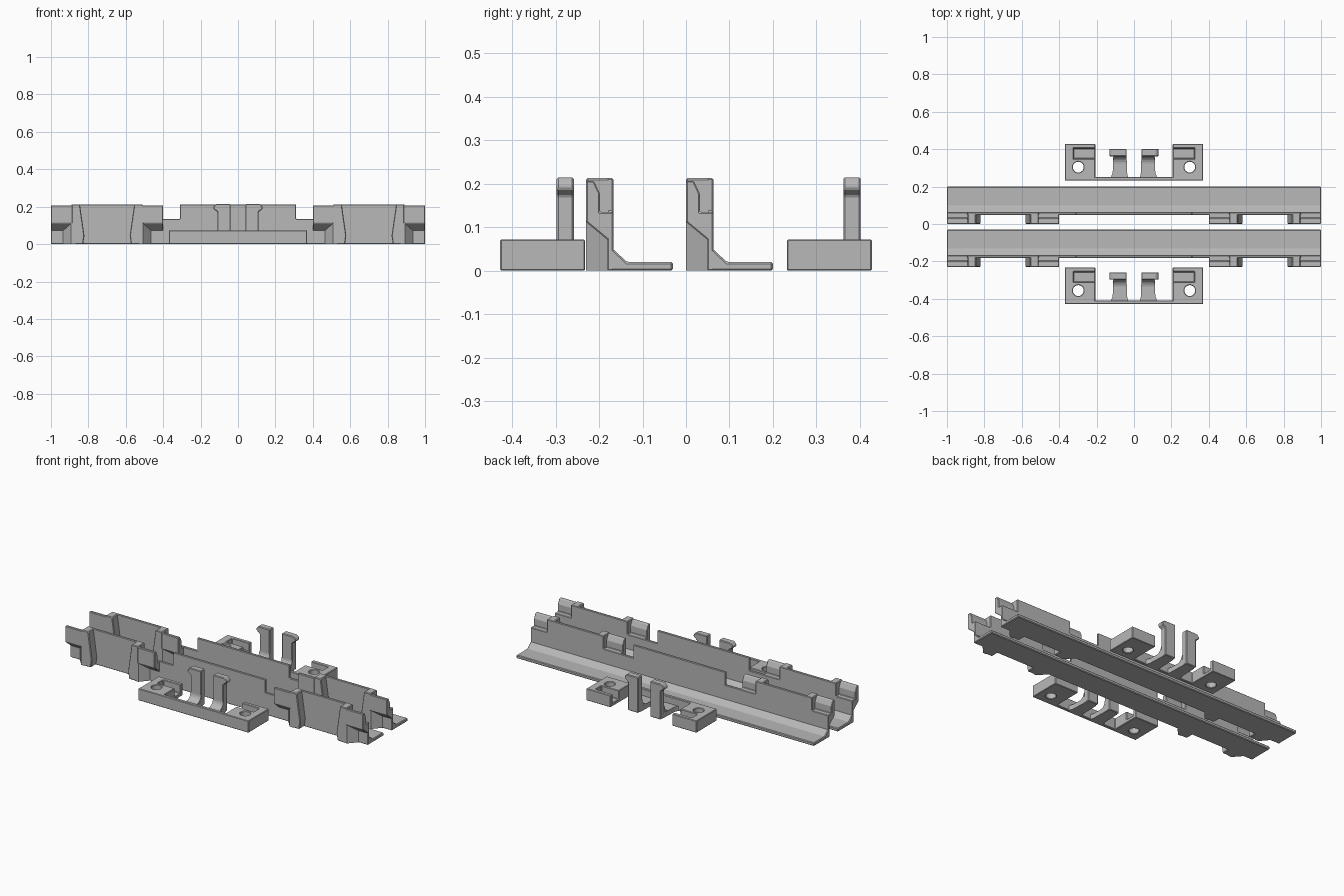
import bpy, bmesh, math

if "Cube" in bpy.data.objects:
    bpy.data.objects.remove(bpy.data.objects["Cube"])

grey = bpy.data.materials.new("plain grey")
grey.diffuse_color = (0.48, 0.48, 0.48, 1)
grey.use_nodes = True
grey.node_tree.nodes["Principled BSDF"].inputs["Base Color"].default_value = grey.diffuse_color


def prism(name, pts, lo, hi, axis, y=0.0, bevel=0.004):
    """Extrude a 2D profile along an axis: pts are (y,z), (x,z) or (x,y)."""
    place = {"x": lambda a, b, t: (t, a + y, b),
             "y": lambda a, b, t: (a, t + y, b),
             "z": lambda a, b, t: (a, b + y, t)}[axis]
    bm = bmesh.new()
    low = [bm.verts.new(place(a, b, lo)) for a, b in pts]
    high = [bm.verts.new(place(a, b, hi)) for a, b in pts]
    n = len(pts)
    bm.faces.new(low)
    bm.faces.new(high)
    for i in range(n):
        j = (i + 1) % n
        bm.faces.new((low[i], low[j], high[j], high[i]))
    bmesh.ops.recalc_face_normals(bm, faces=bm.faces)
    mesh = bpy.data.meshes.new(name)
    bm.to_mesh(mesh)
    bm.free()
    mesh.materials.append(grey)
    ob = bpy.data.objects.new(name, mesh)
    bpy.context.collection.objects.link(ob)
    if bevel:
        add_bevel(ob, bevel)
    return ob


def add_bevel(ob, width):
    mod = ob.modifiers.new("edge bevel", "BEVEL")
    mod.width, mod.segments = width, 1
    mod.limit_method, mod.angle_limit = "ANGLE", math.radians(40)


def rect(a0, a1, b0, b1):
    return [(a0, b0), (a1, b0), (a1, b1), (a0, b1)]


def cut(ob, cutter):
    mod = ob.modifiers.new("cut", "BOOLEAN")
    mod.operation, mod.object, mod.solver = "DIFFERENCE", cutter, "EXACT"
    bpy.context.view_layer.objects.active = ob
    bpy.ops.object.modifier_apply(modifier=mod.name)
    bpy.data.objects.remove(cutter)


def lug(start, s, y):
    """Wall lug: a hook from its start, then a tapered block."""
    X = lambda t: start + s * t
    hook = [(0, 0.112), (0, 0.207), (0.018, 0.207), (0.032, 0.177),
            (0.032, 0.135), (0.058, 0.135), (0.058, 0.064)]
    prism("lug_hook", hook, *sorted((X(0), X(0.115))), "x", y, 0.003)
    block = [(X(0.11), 0), (X(0.172), 0), (X(0.179), 0.045),
             (X(0.155), 0.213), (X(0.11), 0.213)]
    prism("lug_block", block, 0, 0.058, "y", y)
    # slanted support under the hook
    foot = [(X(0.06), 0.055), (X(0.108), 0), (X(0.13), 0), (X(0.13), 0.055)]
    prism("lug_foot", foot, 0, 0.112, "z", y, 0)


def rail(y):
    # base flange with sloped fillet up to the wall
    flange = [(0.052, 0), (0.2, 0), (0.2, 0.02), (0.094, 0.02), (0.062, 0.05),
              (0.052, 0.05)]
    prism("rail_base", flange, -1, 1, "x", y)
    # notched upright wall
    right = [(0.31, 0.213), (0.31, 0.135), (0.51, 0.135), (0.51, 0.213),
             (0.89, 0.213), (0.89, 0.135), (1, 0.135), (1, 0)]
    wall = right + [(-x, z) for x, z in reversed(right)]
    prism("rail_wall", wall, 0.049, 0.063, "y", y, 0.003)
    for s in (-1, 1):
        lug(s, -s, y)
        lug(s * 0.4, s, y)


def clip(y):
    # U-shaped body: two end blocks joined by a thin bar
    half = [(0.37, 0), (0.37, 0.196), (0.207, 0.196), (0.207, 0.02)]
    body = prism("clip_body", half + [(-x, b) for x, b in reversed(half)],
                 0, 0.072, "z", y, 0)
    for s in (-1, 1):
        ring = [(s * 0.298 + 0.029 * math.cos(k * math.pi / 12),
                 0.072 + 0.029 * math.sin(k * math.pi / 12)) for k in range(24)]
        cut(body, prism("hole_cutter", ring, -0.1, 0.2, "z", y, 0))
        cut(body, prism("pocket_cutter",
                        rect(*sorted((s * 0.15, s * 0.323)), 0.117, 0.173),
                        0.02, 0.2, "z", y, 0))
    add_bevel(body, 0.003)
    for s in (-1, 1):
        # upright arm with outward hooked head
        arm = [(0.04, 0), (0.11, 0), (0.11, 0.172), (0.132, 0.188),
               (0.132, 0.2), (0.118, 0.215), (0.04, 0.215)]
        prism("clip_arm", [(s * a, b) for a, b in arm], 0.13, 0.17, "y", y)
        # flexible foot, flared where it meets the bar, curved up into the arm
        foot = [(0.025, 0.012), (0.135, 0.012), (0.122, 0.022), (0.114, 0.042),
                (0.11, 0.15), (0.04, 0.15), (0.037, 0.042), (0.033, 0.022)]
        prism("clip_foot", [(s * a, b) for a, b in foot], 0, 0.03, "z", y, 0)
        fillet = [(0.135, 0.025)] + [
            (0.09 + 0.04 * math.sin(k * math.pi / 12),
             0.07 - 0.04 * math.cos(k * math.pi / 12)) for k in range(7)]
        prism("clip_fillet", fillet, *sorted((s * 0.04, s * 0.11)), "x", y, 0)


for offset in (-0.23, 0):
    rail(offset)
for offset in (-0.428, 0.232):
    clip(offset)
